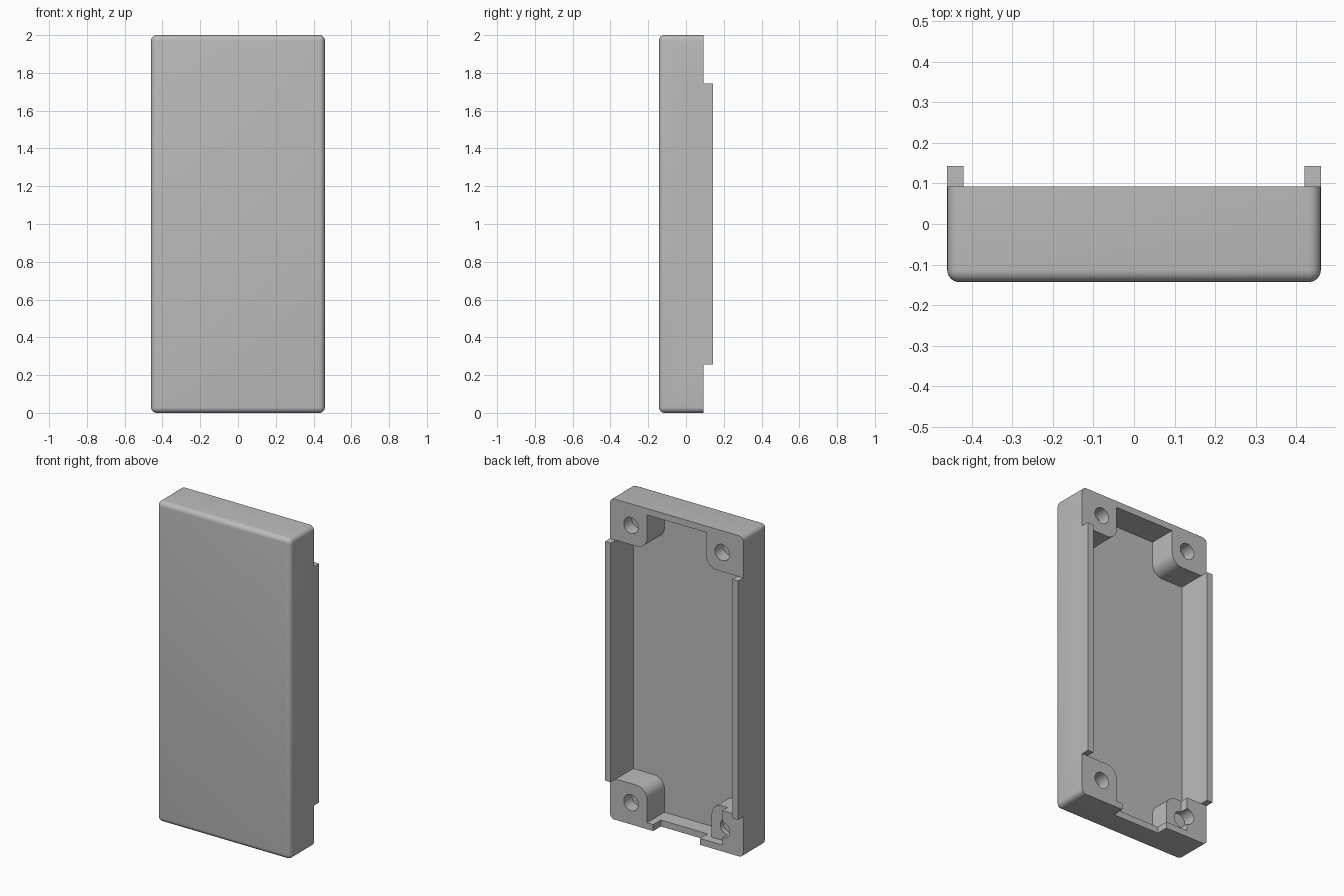
import bpy, bmesh, math

HALF_W, HEIGHT = 0.46, 2.0
FRONT, RIM, RAIL_TOP = -0.143, 0.092, 0.143
WALL, FLOOR_Y = 0.04, -0.08
POST_X, POST_Z, POST_R = 0.205, 0.255, 0.07
HOLE_X, HOLE_INSET, HOLE_R = 0.315, 0.135, 0.05

cube = bpy.data.objects.get("Cube")
if cube:
    bpy.data.objects.remove(cube, do_unlink=True)

grey = bpy.data.materials.new("plain grey")
grey.use_nodes = True
grey.diffuse_color = (0.5, 0.5, 0.5, 1)
grey.node_tree.nodes["Principled BSDF"].inputs["Base Color"].default_value = (0.5, 0.5, 0.5, 1)


def make_object(name, bm):
    bmesh.ops.recalc_face_normals(bm, faces=bm.faces)
    mesh = bpy.data.meshes.new(name)
    bm.to_mesh(mesh)
    bm.free()
    mesh.materials.append(grey)
    obj = bpy.data.objects.new(name, mesh)
    bpy.context.collection.objects.link(obj)
    return obj


def prism(name, profile, y0, y1):
    """Extrude an x-z outline along y."""
    bm = bmesh.new()
    face = bm.faces.new([bm.verts.new((x, y0, z)) for x, z in profile])
    out = bmesh.ops.extrude_face_region(bm, geom=[face])
    verts = [v for v in out["geom"] if isinstance(v, bmesh.types.BMVert)]
    bmesh.ops.translate(bm, verts=verts, vec=(0, y1 - y0, 0))
    return make_object(name, bm)


def box(name, x0, x1, y0, y1, z0, z1):
    return prism(name, [(x0, z0), (x1, z0), (x1, z1), (x0, z1)], y0, y1)


def arc(cx, cz, r, a0, a1, n):
    return [(cx + r * math.cos(a0 + (a1 - a0) * i / n),
             cz + r * math.sin(a0 + (a1 - a0) * i / n)) for i in range(n + 1)]


def combine(target, tool, operation):
    mod = target.modifiers.new("combine", "BOOLEAN")
    mod.operation, mod.solver, mod.object = operation, "EXACT", tool
    bpy.context.view_layer.objects.active = target
    bpy.ops.object.modifier_apply(modifier=mod.name)
    bpy.data.objects.remove(tool, do_unlink=True)


# Shell block, rounded everywhere except around the open rim
shell = box("case_half", -HALF_W, HALF_W, FRONT, RIM, 0, HEIGHT)
bm = bmesh.new()
bm.from_mesh(shell.data)
edges = [e for e in bm.edges if min(v.co.y for v in e.verts) < RIM - 0.01]
bmesh.ops.bevel(bm, geom=edges, offset=0.03, segments=6, profile=0.5, affect="EDGES")
bm.to_mesh(shell.data)
bm.free()

# Raised side rails
for side in (-1, 1):
    x0, x1 = sorted((side * (HALF_W - WALL), side * HALF_W))
    combine(shell, box("rail", x0, x1, 0, RAIL_TOP, POST_Z, HEIGHT - POST_Z), "UNION")

# Cavity outline leaves a rounded post in each corner
mid = HEIGHT / 2
corner = [(HALF_W - WALL, mid - POST_Z)]
corner += arc(POST_X + POST_R, mid - POST_Z + POST_R, POST_R, -math.pi / 2, -math.pi, 8)
corner += [(POST_X, mid - WALL)]
outline = []
for sx, sz in ((1, 1), (-1, 1), (-1, -1), (1, -1)):
    points = [(sx * x, mid + sz * z) for x, z in corner]
    outline += points if sx * sz > 0 else points[::-1]
combine(shell, prism("cavity", outline, FLOOR_Y, 0.3), "DIFFERENCE")

# Blind screw holes in the posts
for x in (-HOLE_X, HOLE_X):
    for z in (HOLE_INSET, HEIGHT - HOLE_INSET):
        ring = arc(x, z, HOLE_R, 0, math.tau, 32)[:-1]
        combine(shell, prism("hole", ring, RIM - 0.08, 0.3), "DIFFERENCE")

# Step cut into one lower post, and the cable notch in the bottom wall
combine(shell, box("step", -HOLE_X, -0.18, 0.04, 0.3, WALL, 0.3), "DIFFERENCE")
combine(shell, box("notch", -0.162, 0.162, 0.017, 0.3, -0.1, 0.1), "DIFFERENCE")

# Smooth shading with sharp edges kept
bpy.ops.object.select_all(action="DESELECT")
shell.select_set(True)
bpy.context.view_layer.objects.active = shell
bpy.ops.object.shade_smooth_by_angle(angle=math.radians(30))
